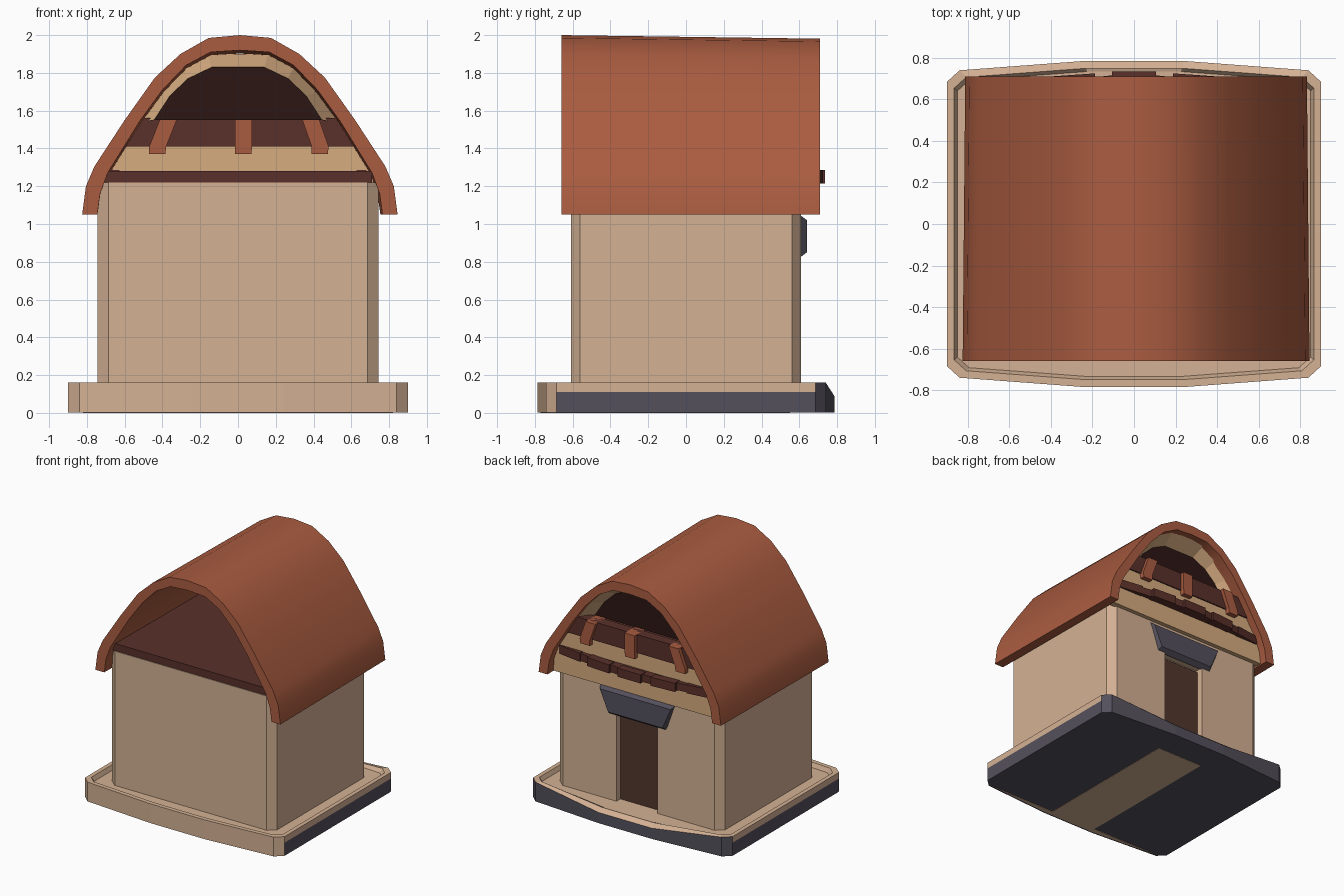
import bpy, bmesh, math

if "Cube" in bpy.data.objects:
    bpy.data.objects.remove(bpy.data.objects["Cube"])

def mat(name, r, g, b):
    m = bpy.data.materials.new(name)
    m.diffuse_color = [((c / 255 + .055) / 1.055) ** 2.4 for c in (r, g, b)] + [1]
    m.use_nodes = True
    m.node_tree.nodes["Principled BSDF"].inputs["Base Color"].default_value = m.diffuse_color
    return m

TILE = mat("tile", 170, 92, 64)
PLASTER = mat("plaster", 212, 177, 148)
TAN = mat("tan", 214, 172, 128)
DARK = mat("dark_wood", 90, 48, 42)
DOOR = mat("door_wood", 82, 54, 44)
SHADE = mat("shadow", 44, 22, 20)
SLATE = mat("slate", 84, 80, 92)

def loft(name, loops, mats, caps=True, ring=False, closed=True):
    """Skin a list of equal-length loops of points."""
    bm = bmesh.new()
    vs = [[bm.verts.new(p) for p in lp] for lp in loops]
    n = len(vs[0])
    pairs = list(zip(vs, vs[1:])) + ([(vs[-1], vs[0])] if ring else [])
    for a, b in pairs:
        for i in range(n if closed else n - 1):
            j = (i + 1) % n
            bm.faces.new((a[i], a[j], b[j], b[i]))
    if caps:
        bm.faces.new(vs[0][::-1])
        bm.faces.new(vs[-1])
    bmesh.ops.recalc_face_normals(bm, faces=bm.faces)
    me = bpy.data.meshes.new(name)
    bm.to_mesh(me)
    bm.free()
    ob = bpy.data.objects.new(name, me)
    bpy.context.collection.objects.link(ob)
    for m in mats:
        me.materials.append(m)
    return ob

def prism_z(name, pts, z0, z1, m):
    return loft(name, [[(x, y, z) for x, y in pts] for z in (z0, z1)], [m])

def prism_y(name, pts, y0, y1, m):
    return loft(name, [[(x, y, z) for x, z in pts] for y in (y0, y1)], [m])

def rect(x0, x1, y0, y1):
    return [(x0, y0), (x1, y0), (x1, y1), (x0, y1)]

def mirror(half, centre=()):
    return list(half) + list(centre) + [(-x, z) for x, z in reversed(half)]

# base: bowed slab with a raised rim, sloping down at the doorstep
half = [(.24, -.785), (.84, -.74), (.90, -.685), (.90, .685), (.84, .74), (.24, .785)]
outline = mirror(half)
def level(z, sx=1, sy=1, step=None):
    return [(x * sx, y * sy, step if step and y > .77 else z) for x, y in outline]
base = loft("base", [level(.003), level(.11, step=.07), level(.16, step=.09),
                     level(.16, .962, .955, .12), level(.125, .945, .935, .115)], [PLASTER, SLATE])
for f in base.data.polygons:
    c, n = f.center, f.normal
    low = c.z < .11 and not (n.y < -.5 and abs(n.z) < .5) and n.z < .5
    back = n.y > .6 and c.y > .7 and abs(n.z) < .6
    f.material_index = 1 if low or back else 0
prism_z("base_underside_strip", rect(-.21, .21, -.74, .55), 0, .01, PLASTER)
prism_z("base_front_underside", [(-.82, -.725), (-.24, -.77), (.24, -.77), (.82, -.725)], 0, .01, PLASTER)

# walls with chamfered corners and a door recess
wall = prism_z("walls", mirror([(.685, -.61), (.745, -.56), (.745, .56), (.685, .61)]), .12, 1.22, PLASTER)
cutter = prism_z("door_cutter", rect(-.17, .20, .54, .75), .05, .83, PLASTER)
cutter.hide_render = True
mod = wall.modifiers.new("door_recess", "BOOLEAN")
mod.object = cutter
mod.operation = "DIFFERENCE"
mod.solver = "EXACT"
bpy.context.view_layer.objects.active = wall
bpy.ops.object.modifier_apply(modifier=mod.name)
bpy.data.objects.remove(cutter)
prism_z("door", rect(-.17, .20, .535, .56), .12, .81, DOOR)

# slate canopy above the door
loft("door_canopy", [[(-.33, .60, 1.05), (.35, .60, 1.05), (.27, .60, .82), (-.25, .60, .82)],
                     [(-.31, .64, 1.02), (.33, .64, 1.02), (.255, .64, .85), (-.235, .64, .85)]], [SLATE])

# attic floor with bowed balcony edge and raised boards
prism_z("attic_floor", mirror([(.71, -.605), (.71, .64), (.36, .69), (.11, .715)]), 1.22, 1.28, DARK)
for i in range(-2, 3):
    cx, dy, a = i * .29, .7 - .017 * i * i, -.07 * i
    c, s = math.cos(a), math.sin(a)
    pts = [(cx + u * c - v * s, dy + u * s + v * c) for u, v in rect(-.105, .105, -.03, .035)]
    prism_z("balcony_board", pts, 1.215, 1.285, DARK)

# gable wall on the door side
prism_y("gable_wall", mirror([(.745, 1.06), (.735, 1.2), (.71, 1.28), (.625, 1.42)]), .595, .645, TAN)
prism_y("gable_beam", mirror([(.63, 1.41), (.53, 1.56)]), .57, .655, DARK)
for x in (-.425, .03, .435):
    t = .03 + (x - .03) * .87
    prism_y("beam_bracket", [(x - .045, 1.37), (x + .04, 1.37), (x + .045, 1.41), (t + .045, 1.56),
                             (t - .045, 1.56), (x - .045, 1.41)], .55, .685, TILE)

# flared arch and dark panel behind it
outer = mirror([(.54, 1.55), (.42, 1.71), (.295, 1.845), (.16, 1.915)])
inner = mirror([(.445, 1.55), (.36, 1.68), (.265, 1.77), (.14, 1.83)])
loft("gable_arch", [[(x, .655, z - .015) for x, z in outer], [(x, .53, z) for x, z in inner]],
     [TAN], caps=False, closed=False)
prism_y("attic_opening", inner, .525, .54, SHADE)

# barrel roof shell, slightly smaller at the door end
out = mirror([(.835, 1.05), (.815, 1.2), (.77, 1.305), (.61, 1.55), (.45, 1.775), (.315, 1.9), (.165, 1.985)], [(0, 2.0)])
inn = mirror([(.755, 1.05), (.74, 1.16), (.70, 1.27), (.53, 1.545), (.41, 1.71), (.285, 1.84), (.155, 1.91)], [(0, 1.92)])
section = out + inn[::-1]
roof = loft("roof", [[(x + .01, -.66, z) for x, z in section],
                     [(x * .985 + .01, .71, 1.05 + (z - 1.05) * .98) for x, z in section]], [TILE])
bpy.ops.object.select_all(action="DESELECT")
roof.select_set(True)
bpy.context.view_layer.objects.active = roof
bpy.ops.object.shade_smooth_by_angle(angle=math.radians(35))
